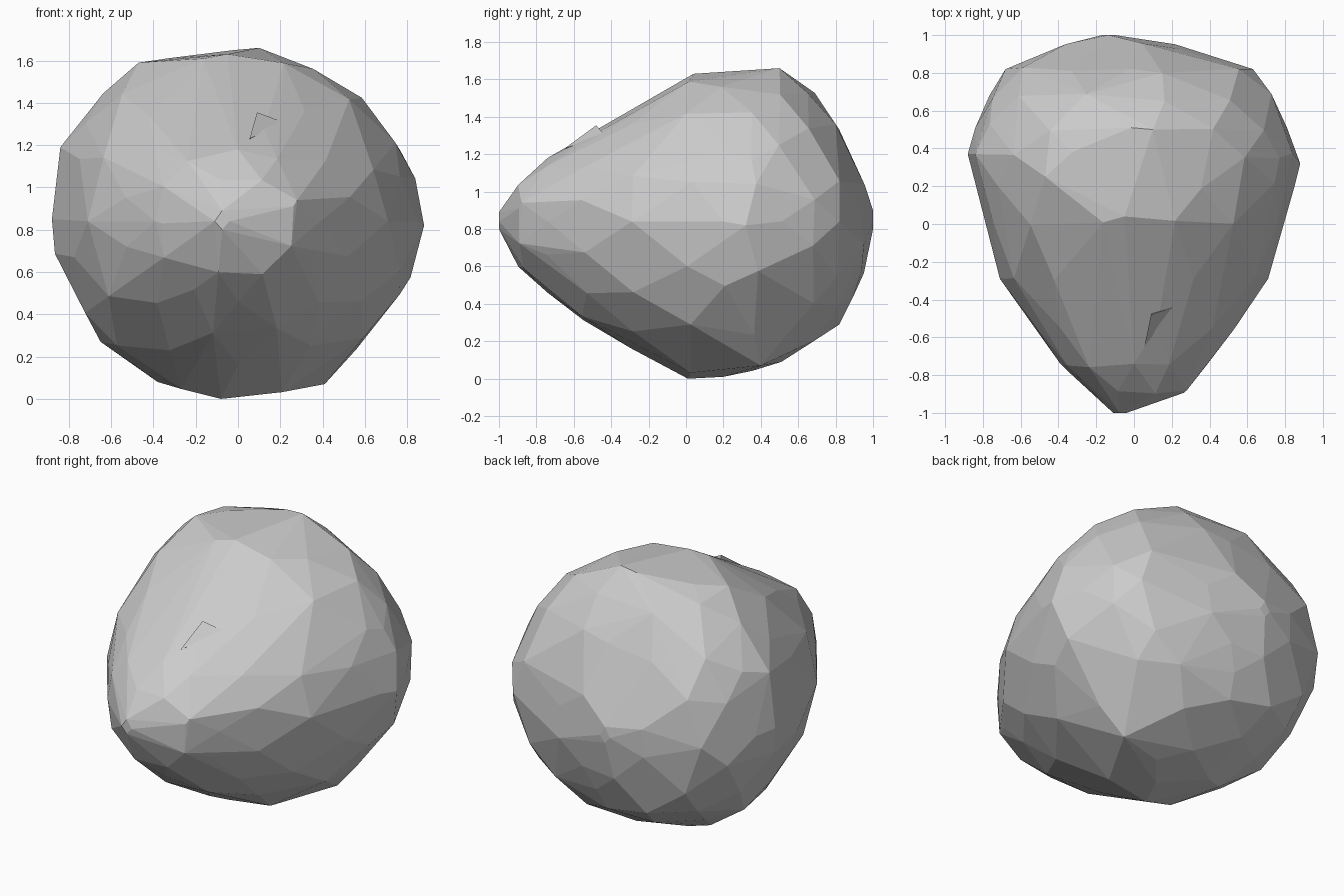
import bpy, bmesh, math, random
from mathutils import Vector

if "Cube" in bpy.data.objects:
    bpy.data.objects.remove(bpy.data.objects["Cube"])

random.seed(7)

# Cross-sections from front to back: y, left x, right x, bottom z, top z
SECTIONS = [
    (-1.00, -0.11, -0.04, 0.80, 0.89),
    (-0.88, -0.23, 0.28, 0.57, 1.05),
    (-0.74, -0.39, 0.39, 0.46, 1.18),
    (-0.54, -0.54, 0.55, 0.30, 1.29),
    (-0.29, -0.71, 0.71, 0.16, 1.43),
    (0.01, -0.79, 0.80, 0.00, 1.62),
    (0.20, -0.84, 0.85, 0.01, 1.64),
    (0.37, -0.88, 0.87, 0.03, 1.65),
    (0.51, -0.84, 0.81, 0.09, 1.65),
    (0.67, -0.78, 0.74, 0.17, 1.55),
    (0.82, -0.68, 0.63, 0.29, 1.33),
    (0.94, -0.38, 0.25, 0.55, 1.05),
    (1.00, -0.17, -0.10, 0.80, 0.90),
]


def section_point(sec, a):
    """Point on a lopsided oval, squarer at the upper left."""
    y, xl, xr, zb, zt = sec
    xm = (xl + xr) / 2
    zm = min(max(0.84, zb + 0.02), zt - 0.02)
    c, s = math.cos(a), math.sin(a)
    e = 2 / (1.93 if c > 0 else (2.25 if s > 0 else 2.05))
    u = math.copysign(abs(c) ** e, c)
    v = math.copysign(abs(s) ** e, s)
    x = xm + u * (xr - xl) / 2
    z = zm + v * ((zt - zm) if v > 0 else (zm - zb))
    return Vector((x, y, z))


def hull_object(name, points, dissolve=0.0):
    bm = bmesh.new()
    for p in points:
        bm.verts.new(p)
    bmesh.ops.convex_hull(bm, input=bm.verts[:])
    loose = [v for v in bm.verts if not v.link_faces]
    bmesh.ops.delete(bm, geom=loose, context='VERTS')
    if dissolve:
        bmesh.ops.dissolve_limit(bm, angle_limit=math.radians(dissolve),
                                 verts=bm.verts[:], edges=bm.edges[:])
    bmesh.ops.recalc_face_normals(bm, faces=bm.faces[:])
    me = bpy.data.meshes.new(name)
    bm.to_mesh(me)
    bm.free()
    ob = bpy.data.objects.new(name, me)
    bpy.context.collection.objects.link(ob)
    return ob


# Boulder: staggered points around each section, joined by flat facets
points = []
for i, sec in enumerate(SECTIONS):
    width = sec[2] - sec[1]
    n = 4 if width < 0.2 else (8 if width < 0.7 else 12)
    for k in range(n):
        a = 2 * math.pi * (k + 0.5 * (i % 2)) / n
        main = k % (n // 4) == 0 and i % 2 == 0
        if not main:
            a += random.uniform(-0.09, 0.09)
        p = section_point(sec, a)
        if not main and 0 < i < len(SECTIONS) - 1:
            p.y += random.uniform(-0.02, 0.02)
        points.append(p)
# Key silhouette corners
points += [Vector(p) for p in [
    (0.28, -0.88, 0.94), (0.10, 0.50, 1.66), (-0.47, 0.25, 1.59),
    (-0.08, 0.01, 0.0), (0.41, 0.40, 0.07), (-0.84, 0.37, 1.19),
    (0.77, 0.35, 1.17), (-0.36, -0.77, 0.83), (0.88, 0.32, 0.82),
    (-0.88, 0.37, 0.85), (-0.65, 0.35, 0.27), (-0.38, 0.30, 0.08),
    (-0.05, 0.04, 1.63), (0.15, 0.80, 1.36), (0.0, 0.89, 0.43)]]
hull_object("boulder", points, 3)

# Small raised chip on the front slope
hull_object("surface_chip", [(0.055, -0.65, 1.23), (0.21, -0.44, 1.31),
                             (0.09, -0.48, 1.355), (0.10, -0.46, 1.22)])
